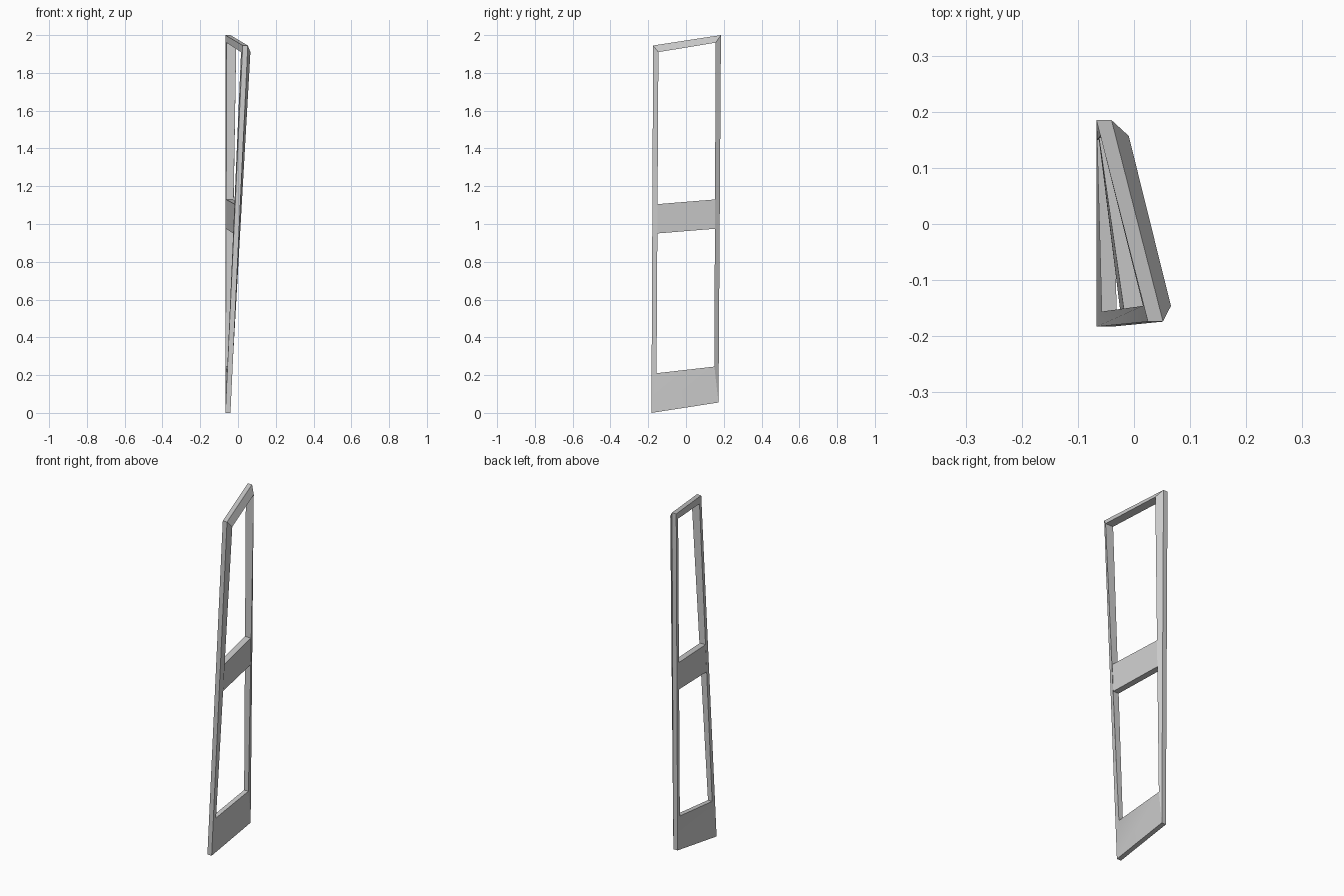
import bpy
import bmesh

if "Cube" in bpy.data.objects:
    bpy.data.objects.remove(bpy.data.objects["Cube"], do_unlink=True)

# One plain grey for the whole piece
grey = bpy.data.materials.new("light_grey")
grey.use_nodes = True
colour = (0.6, 0.6, 0.6, 1)
grey.diffuse_color = colour
grey.node_tree.nodes["Principled BSDF"].inputs["Base Color"].default_value = colour


def twisted_x(y, z):
    """Flat side of the frame: upright at the back, leaning at the front."""
    return -0.067 + 0.092 * (z / 1.945) * (0.185 - y) / 0.36


def ring(corners, depth):
    """Place (y, z) corners on the twisted surface, offset by a depth rule."""
    return [(twisted_x(y, z) + depth(z), y, z) for y, z in corners]


def loft(name, rings, closed):
    """Join four-cornered rings; wrap round, or cap both ends."""
    bm = bmesh.new()
    loops = [[bm.verts.new(p) for p in r] for r in rings]
    pairs = list(zip(loops, loops[1:]))
    if closed:
        pairs.append((loops[-1], loops[0]))
    for a, b in pairs:
        for i in range(4):
            j = (i + 1) % 4
            bm.faces.new((a[i], a[j], b[j], b[i]))
    if not closed:
        bm.faces.new(loops[0])
        bm.faces.new(loops[-1])
    bmesh.ops.recalc_face_normals(bm, faces=bm.faces)
    mesh = bpy.data.meshes.new(name)
    bm.to_mesh(mesh)
    bm.free()
    mesh.materials.append(grey)
    obj = bpy.data.objects.new(name, mesh)
    bpy.context.collection.objects.link(obj)
    bpy.ops.object.select_all(action="DESELECT")
    obj.select_set(True)
    bpy.context.view_layer.objects.active = obj
    bpy.ops.object.shade_smooth_by_angle()
    return obj


def flush(z):
    return 0


def rim(z):
    return 0.027


def lip(z):
    # Inner edge stands out further towards the top, giving the sloped face
    return 0.027 + 0.023 * (z - 0.23) / 1.7


def bar_depth(z):
    return 0.035


# Frame with its deep bottom panel
outer = [(-0.183, 0), (0.172, 0.055), (0.185, 2.0), (-0.174, 1.945)]
opening = [(-0.156, 0.21), (0.15, 0.245), (0.157, 1.96), (-0.146, 1.91)]
loft("door_frame", [ring(outer, flush), ring(outer, rim),
                    ring(opening, lip), ring(opening, flush)], True)

# Middle rail
rail = [(-0.152, 0.95), (0.155, 0.975), (0.155, 1.13), (-0.152, 1.105)]
loft("middle_rail", [ring(rail, flush), ring(rail, bar_depth)], False)
